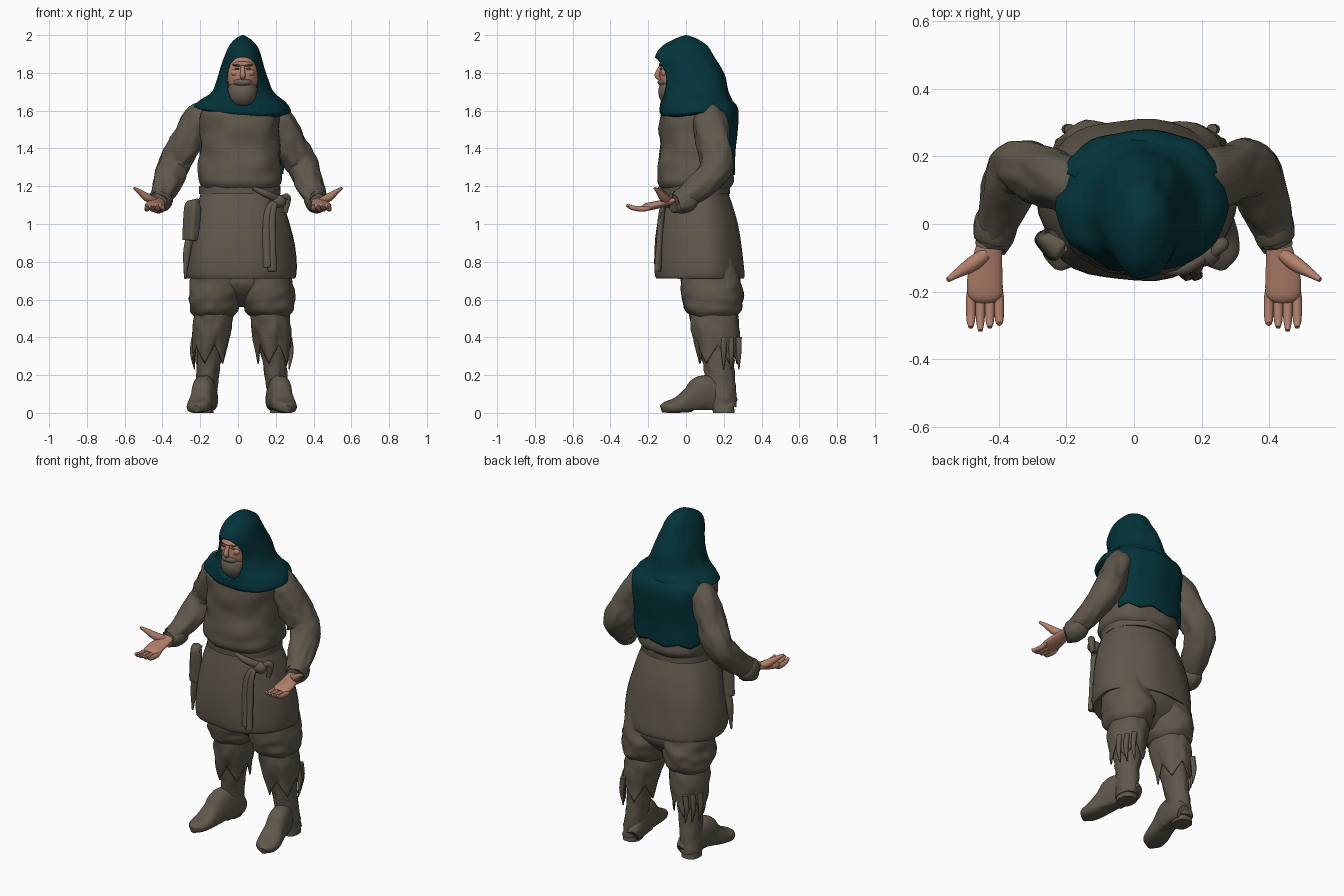
import bpy, bmesh, math
from mathutils import Vector, noise

if "Cube" in bpy.data.objects:
    bpy.data.objects.remove(bpy.data.objects["Cube"])


def material(name, red, green, blue):
    mat = bpy.data.materials.new(name)
    mat.use_nodes = True
    mat.diffuse_color = (red, green, blue, 1)
    shader = mat.node_tree.nodes["Principled BSDF"]
    shader.inputs["Base Color"].default_value = mat.diffuse_color
    shader.inputs["Roughness"].default_value = 0.9
    return mat


CLOTH = material("brown grey cloth", .115, .097, .071)
TEAL = material("dark teal cloth", .001, .034, .042)
SKIN = material("skin", .45, .22, .15)
BEARD = material("beard", .14, .115, .085)
BROW = material("dark brow", .14, .09, .065)


def finish(name, bm, mat):
    """Turn a bmesh into a smooth shaded object."""
    bmesh.ops.recalc_face_normals(bm, faces=bm.faces[:])
    mesh = bpy.data.meshes.new(name)
    bm.to_mesh(mesh)
    bm.free()
    ob = bpy.data.objects.new(name, mesh)
    bpy.context.collection.objects.link(ob)
    mesh.materials.append(mat)
    bpy.ops.object.select_all(action='DESELECT')
    ob.select_set(True)
    bpy.context.view_layer.objects.active = ob
    bpy.ops.object.shade_smooth_by_angle(angle=math.radians(50))
    return ob


def spline(points, steps):
    """Smooth interpolation through tuples of any length."""
    result = []
    last = len(points) - 1
    for i in range(last):
        quad = [points[max(i - 1, 0)], points[i], points[i + 1], points[min(i + 2, last)]]
        for k in range(steps):
            t = k / steps
            result.append([b + .5 * t * (c - a + t * (2*a - 5*b + 4*c - d + t * (3*(b - c) + d - a)))
                           for a, b, c, d in zip(*quad)])
    return result + [list(points[-1])]


def tube(name, points, mat, ratio=1, seg=40, steps=6, power=2, fold=0, wave=8,
         level=False, arc=None, thick=0, warp=None):
    """Sweep an oval through (x, y, z, half width[, half depth]); depth defaults to width * ratio."""
    rings = spline([p if len(p) > 4 else (*p, p[3] * ratio) for p in points], steps)
    bm, rows = bmesh.new(), []
    across, depth = Vector((1, 0, 0)), Vector((0, 1, 0))
    start, stop = arc or (0, math.tau)
    count = seg + 1 if arc else seg
    last = len(rings) - 1
    for i, (x, y, z, a, b) in enumerate(rings):
        centre = Vector((x, y, z))
        if not level:
            along = Vector(rings[min(i + 1, last)][:3]) - Vector(rings[max(i - 1, 0)][:3])
            along.normalize()
            across = (across - along * across.dot(along)).normalized()
            depth = along.cross(across)
        row = []
        for k in range(count):
            theta = start + (stop - start) * k / seg
            c, s = math.cos(theta), math.sin(theta)
            grow = 1 + fold * noise.noise(Vector((c * 2 + x, s * 2, z * wave)))
            co = centre + across * math.copysign(abs(c) ** (2 / power), c) * a * grow
            co += depth * math.copysign(abs(s) ** (2 / power), s) * b * grow
            row.append(bm.verts.new(warp(co, theta, i / last) if warp else co))
        rows.append(row)
    for lower, upper in zip(rows, rows[1:]):
        for k in range(seg):
            n = (k + 1) % count
            bm.faces.new((lower[k], lower[n], upper[n], upper[k]))
    if not thick:
        bm.faces.new(rows[0])
        bm.faces.new(rows[-1])
    ob = finish(name, bm, mat)
    if thick:
        shell = ob.modifiers.new("thickness", 'SOLIDIFY')
        shell.thickness = thick
    return ob


def ball(name, location, size, mat):
    bm = bmesh.new()
    bmesh.ops.create_uvsphere(bm, u_segments=32, v_segments=20, radius=1)
    for v in bm.verts:
        v.co = Vector(location) + v.co * Vector(size)
    return finish(name, bm, mat)


def ragged(height, teeth, begin):
    """Zigzag hem near the end of a sweep."""
    def warp(co, theta, t):
        tooth = abs((theta * teeth / math.tau) % 1 - .5) * 2
        co.z += height * (tooth - .4) * max(0, (t - begin) / (1 - begin))
        return co
    return warp


def drape(co, theta, t):
    """Lower the front and the left of the first rings."""
    co.z -= (.03 * max(0, -math.sin(theta)) + .08 * co.x) * max(0, 1 - 2.5 * t)
    return co


def sole(co, theta, t):
    """Flatten the underside of a foot, with a raised arch."""
    co.z = max(co.z, .015 if co.y > .03 else 0)
    return co


# Tunic: bloused chest, flared skirt with a turned-in hem, belt
chest = [(1.18, .19), (1.22, .22), (1.28, .222), (1.4, .21), (1.55, .21), (1.6, .2), (1.66, .13)]
tube("tunic_chest", [(.01, .05, z, a) for z, a in chest], CLOTH, ratio=.9,
     level=True, power=2.3, fold=.07, wave=11)
skirt = [(1.22, .19), (1.17, .21), (1.05, .25), (.9, .28), (.72, .29), (.74, .24)]
tube("tunic_skirt", [(.01, .12 - .06 * z, z, a) for z, a in skirt], CLOTH, ratio=.81,
     level=True, power=2.2, fold=.06, wave=3)
tube("belt", [(.01, .05, z, .214) for z in (1.16, 1.2)], CLOTH, ratio=.86,
     level=True, power=2.2, fold=.03)

# Knotted sash, pouch and scabbard
ball("sash_knot", (.21, -.09, 1.12), (.045, .035, .035), CLOTH)
for word, x, low in (("inner", .155, .77), ("outer", .18, .75)):
    tube(word + "_sash_end", [(.21, -.1, 1.13, .012), (x, -.13, 1.05, .02), (x, -.15, low, .022)],
         CLOTH, ratio=.8, seg=16, fold=.3)
tube("sash_loop", [(.22, -.1, 1.13, .01), (.26, -.06, 1.14, .02), (.25, -.06, 1.06, .012)], CLOTH, seg=16)
tube("sash_drape", [(.08, -.14, 1.19, .01), (.15, -.13, 1.16, .02), (.21, -.09, 1.13, .02)], CLOTH, seg=16)
tube("pouch", [(-.23, -.05, 1.1, .03), (-.24, -.06, 1.09, .045), (-.25, -.06, .93, .045), (-.25, -.06, .92, .04)],
     CLOTH, ratio=.7, power=4)
tube("scabbard", [(-.25, -.04, .95, .02), (-.27, -.04, .85, .02), (-.28, -.04, .71, .005)], CLOTH, seg=16)

# Baggy seat of the trousers
seat = [(.56, .04), (.6, .13), (.66, .22), (.72, .24), (.85, .2)]
tube("trouser_seat", [(.015, .14, z, a) for z, a in seat], CLOTH, ratio=.63,
     level=True, power=2.4, fold=.06)

for side, word in ((1, "left"), (-1, "right")):
    def limb(part, rows, ratio, **options):
        """Leg section that moves outward and back toward the ground."""
        points = [(side * (.2 - .1 * z) + .02, .2 - .1 * z, z, a) for z, a in rows]
        return tube(f"{word}_{part}", points, CLOTH, ratio=ratio, level=True, **options)

    def branch(part, points, mat, **options):
        """Arm or hand section, mirrored for the right side."""
        return tube(f"{word}_{part}", [(side * x, *rest) for x, *rest in points], mat, **options)

    # Baggy trouser leg, torn legging and hanging shreds
    limb("trouser_leg", [(.82, .13), (.68, .14), (.6, .14), (.54, .125), (.5, .09)], 1.15, fold=.1, wave=18)
    limb("legging", [(.56, .1), (.45, .105), (.3, .088)], 1.22, seg=60, thick=.008,
         fold=.08, wave=16, warp=ragged(.1, 5, .4))
    for n in range(3):
        x, y = side * (.25 - .02 * n) + .02, .2 + .04 * n
        tube(f"{word}_shred_{n}", [(x, y, .4, .016), (x + side * .01, y, .32, .014), (x, y, .23, .003)],
             CLOTH, seg=10)

    # Boot: wrinkled shaft, foot and heel
    limb("boot_shaft", [(.4, .08), (.25, .062), (.1, .058), (.03, .055)], 1.3, fold=.12, wave=30)
    foot = [(.25, .03, .04), (.2, .05, .07), (.1, .06, .1), (.03, .06, .07), (-.04, .066, .042),
            (-.1, .055, .03), (-.13, .015, .02)]
    tube(word + "_boot_foot", [(side * (.215 - .2 * y) + .02, y, h, a, h) for y, a, h in foot],
         CLOTH, power=2.5, warp=sole)
    limb("boot_heel", [(.03, .05), (0, .05)], 1.15, steps=1, power=2.6)

    # Sleeve from shoulder to loose cuff
    branch("sleeve", [(.14, .1, 1.59, .05), (.2, .12, 1.56, .08), (.28, .145, 1.42, .084), (.345, .16, 1.3, .08),
                      (.39, .05, 1.18, .066), (.425, -.05, 1.12, .045)], CLOTH, ratio=1.1, fold=.15, wave=18)
    branch("cuff", [(.4, .02, 1.15, .05), (.41, 0, 1.13, .063), (.42, -.05, 1.115, .055), (.42, -.04, 1.12, .03)],
           CLOTH, ratio=1.1, fold=.1)

    # Open hand, palm up
    branch("palm", [(.42, -.02, 1.14, .03), (.43, -.08, 1.12, .04), (.44, -.16, 1.1, .052), (.44, -.21, 1.09, .05),
                    (.44, -.23, 1.085, .03)], SKIN, ratio=.4)
    for n in range(4):
        x, reach = .398 + .028 * n, .315 - .01 * abs(n - 2)
        branch(f"finger_{n}", [(x, -.18, 1.09, .008), (x, -.22, 1.08, .014), (x, -.28, 1.085, .013),
                               (x, -reach, 1.1, .007)], SKIN, seg=14)
    branch("thumb", [(.44, -.09, 1.12, .02), (.48, -.12, 1.14, .022), (.52, -.145, 1.17, .014), (.55, -.165, 1.19, .007)],
           SKIN, seg=18)

# Hood with a dipping front hem, cut open for the face
MIDDLE = .025
profile = [(1.6, .22, .05, .17), (1.61, .255, .055, .195), (1.65, .23, .055, .19), (1.7, .165, .045, .178),
           (1.78, .13, .035, .172), (1.88, .1, -.005, .158), (1.94, .076, -.005, .125), (1.98, .04, 0, .06),
           (2, .004, 0, .004)]
hood = tube("hood", [(MIDDLE, y, z, a, b) for z, a, y, b in profile], TEAL,
            level=True, seg=64, fold=.06, wave=8, warp=drape)
cutter = tube("face_cutter", [(MIDDLE, y, 1.755, .08, .127) for y in (-.05, -.4)], TEAL, steps=1, power=2.5)
opening = hood.modifiers.new("face_opening", 'BOOLEAN')
opening.operation, opening.solver, opening.object = 'DIFFERENCE', 'EXACT', cutter
bpy.context.view_layer.objects.active = hood
bpy.ops.object.modifier_apply(modifier=opening.name)
bpy.data.objects.remove(cutter)

# Mantle hanging down the back
mantle = [(1.66, .2), (1.6, .25), (1.4, .24), (1.27, .235)]
tube("back_mantle", [(.02, .055, z, a) for z, a in mantle], TEAL, ratio=.88, level=True, power=2.4,
     arc=(.4, math.pi - .4), thick=.012, fold=.06, wave=4, warp=ragged(.025, 9, .7))

# Face: head, brow, nose, cheeks, eyes and full beard
ball("head", (MIDDLE, -.055, 1.785), (.082, .084, .12), SKIN)
ball("brow_ridge", (MIDDLE, -.108, 1.845), (.056, .036, .016), SKIN)
tube("nose", [(MIDDLE, -.13, 1.84, .009), (MIDDLE, -.152, 1.79, .014), (MIDDLE, -.14, 1.77, .01)], SKIN, seg=20)
ball("beard", (MIDDLE, -.062, 1.7), (.08, .085, .085), BEARD)
ball("moustache", (MIDDLE, -.118, 1.75), (.05, .032, .022), BEARD)
for side, word in ((1, "left"), (-1, "right")):
    ball(word + "_cheek", (MIDDLE + side * .036, -.108, 1.8), (.028, .024, .022), SKIN)
    ball(word + "_eye", (MIDDLE + side * .03, -.13, 1.822), (.014, .007, .004), BROW)
    ball(word + "_eyebrow", (MIDDLE + side * .03, -.137, 1.842), (.022, .006, .004), BROW)
